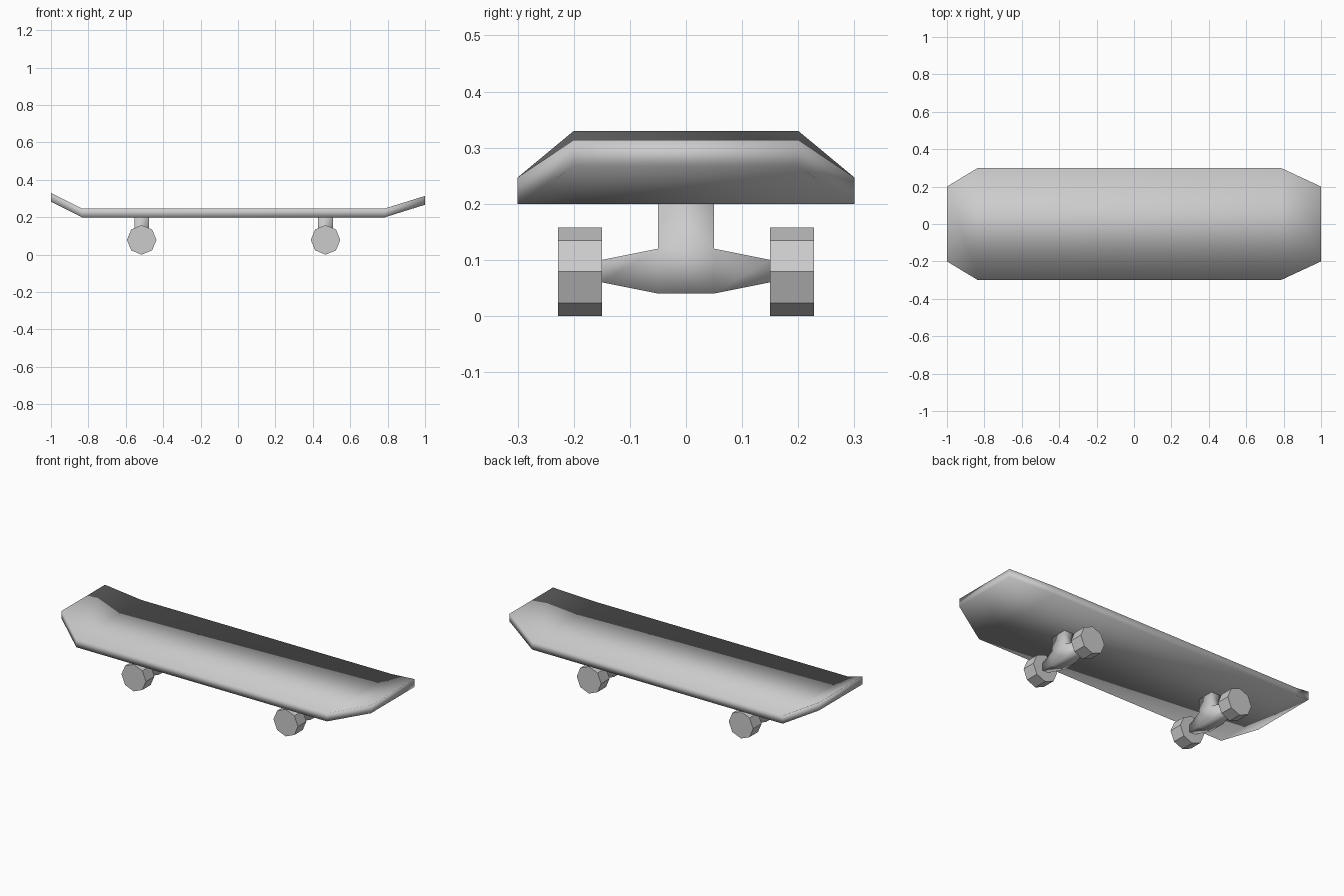
import bpy, bmesh
from math import radians
from mathutils import Matrix, Vector

if "Cube" in bpy.data.objects:
    bpy.data.objects.remove(bpy.data.objects["Cube"])

def finish(bm, name, smooth):
    bmesh.ops.recalc_face_normals(bm, faces=bm.faces)
    for f in bm.faces:
        f.smooth = smooth
    me = bpy.data.meshes.new(name)
    bm.to_mesh(me)
    bm.free()
    ob = bpy.data.objects.new(name, me)
    bpy.context.collection.objects.link(ob)
    return ob

# Deck: slab swept through four stations (x, half width, bottom z)
stations = [(-1, 0.2, 0.283), (-0.835, 0.3, 0.2), (0.785, 0.3, 0.2), (1, 0.2, 0.267)]
thick = 0.047
bm = bmesh.new()
rings = [[bm.verts.new(p) for p in ((x, -w, z), (x, w, z), (x, w, z + thick), (x, -w, z + thick))]
         for x, w, z in stations]
for a, b in zip(rings, rings[1:]):
    for i in range(4):
        j = (i + 1) % 4
        bm.faces.new((a[i], a[j], b[j], b[i]))
bm.faces.new(rings[0])
bm.faces.new(rings[-1])
finish(bm, "deck", True)

def truck(name, x):
    # Block with tapered arms to each side and a stem up to the deck
    bm = bmesh.new()
    bmesh.ops.create_cube(bm, size=1, matrix=Matrix.Translation((x, 0, 0.08)) @ Matrix.Diagonal((0.078, 0.1, 0.08, 1)))
    bm.normal_update()
    for d, dist, scale in ((Vector((0, 1, 0)), 0.1, 0.5), (Vector((0, -1, 0)), 0.1, 0.5), (Vector((0, 0, 1)), 0.08, 1)):
        bm.normal_update()
        face = max(bm.faces, key=lambda f: f.normal.dot(d) + f.calc_center_median().dot(d))
        new = bmesh.ops.extrude_discrete_faces(bm, faces=[face])["faces"][0]
        c = new.calc_center_median()
        for v in new.verts:
            v.co = c + (v.co - c) * scale + d * dist
    finish(bm, name, True)

def wheel(name, x, y):
    # Octagonal wheel standing on a corner
    bm = bmesh.new()
    bmesh.ops.create_cone(bm, cap_ends=True, segments=8, radius1=0.079, radius2=0.079, depth=0.078,
                          matrix=Matrix.Translation((x, y, 0.079)) @ Matrix.Rotation(radians(90), 4, 'X'))
    finish(bm, name, False)

for end, x in (("rear", -0.515), ("front", 0.468)):
    truck(end + "_truck", x)
    for side, y in (("left", 0.189), ("right", -0.189)):
        wheel(f"{end}_{side}_wheel", x, y)
